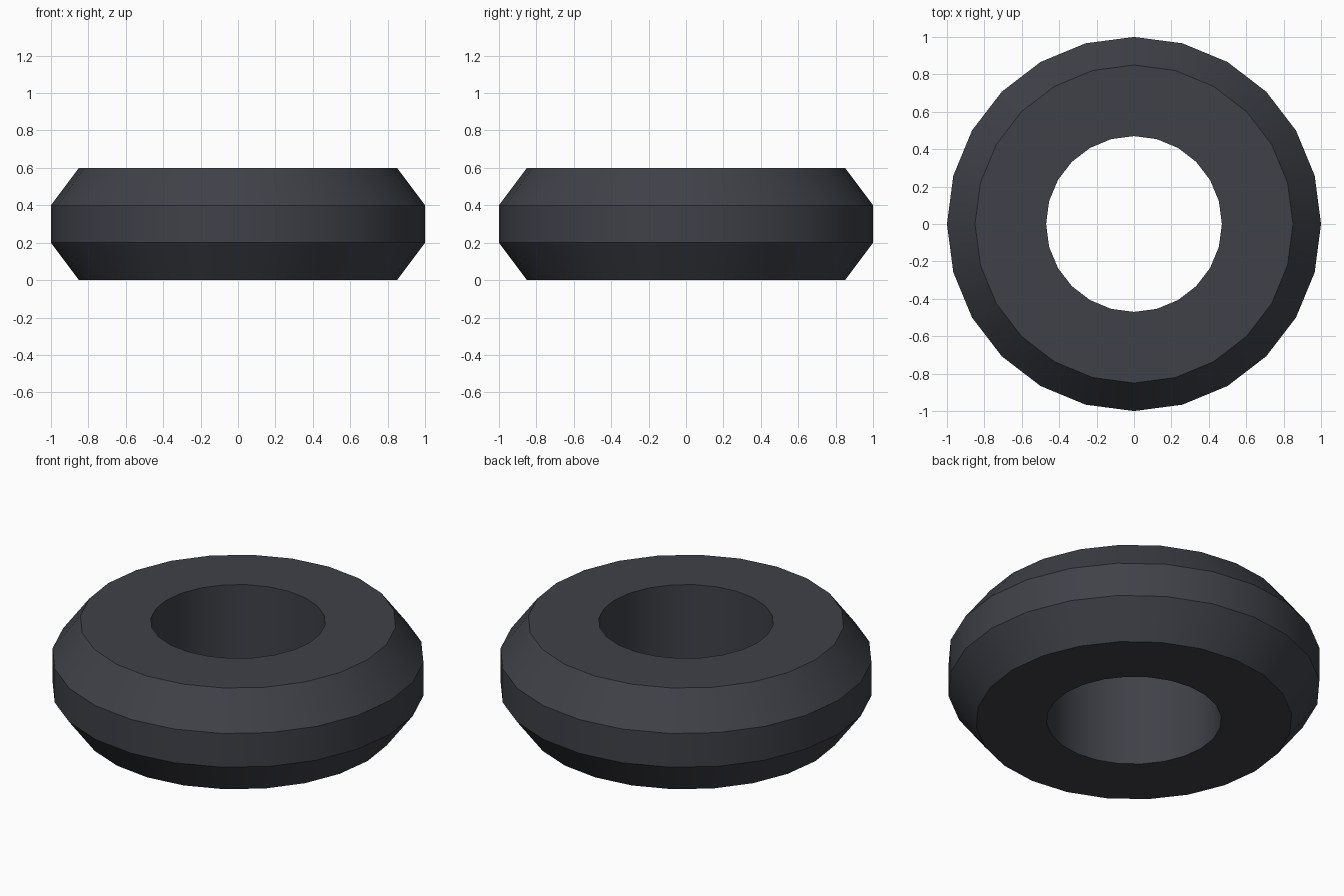
import bpy, bmesh
from math import cos, sin, pi

if "Cube" in bpy.data.objects:
    bpy.data.objects.remove(bpy.data.objects["Cube"])

SIDES = 24
# Tyre cross-section as (radius, height), closed loop
PROFILE = [(0.47, 0.0), (0.85, 0.0), (1.0, 0.2), (1.0, 0.4), (0.85, 0.6), (0.47, 0.6)]

# Revolve the section around z
bm = bmesh.new()
rings = [[bm.verts.new((r * cos(2 * pi * i / SIDES), r * sin(2 * pi * i / SIDES), z))
          for r, z in PROFILE] for i in range(SIDES)]
n = len(PROFILE)
for i in range(SIDES):
    a, b = rings[i], rings[(i + 1) % SIDES]
    for j in range(n):
        k = (j + 1) % n
        bm.faces.new((a[j], b[j], b[k], a[k]))
bmesh.ops.recalc_face_normals(bm, faces=bm.faces)

mesh = bpy.data.meshes.new("tyre")
bm.to_mesh(mesh)
bm.free()
tyre = bpy.data.objects.new("tyre", mesh)
bpy.context.collection.objects.link(tyre)

# Dark rubber
rubber = bpy.data.materials.new("rubber")
rubber.diffuse_color = (0.05, 0.053, 0.065, 1)
rubber.use_nodes = True
rubber.node_tree.nodes["Principled BSDF"].inputs["Base Color"].default_value = rubber.diffuse_color
mesh.materials.append(rubber)

# Smooth around the ring, crisp at the profile corners
bpy.context.view_layer.objects.active = tyre
tyre.select_set(True)
bpy.ops.object.shade_smooth_by_angle(angle=pi / 6)
